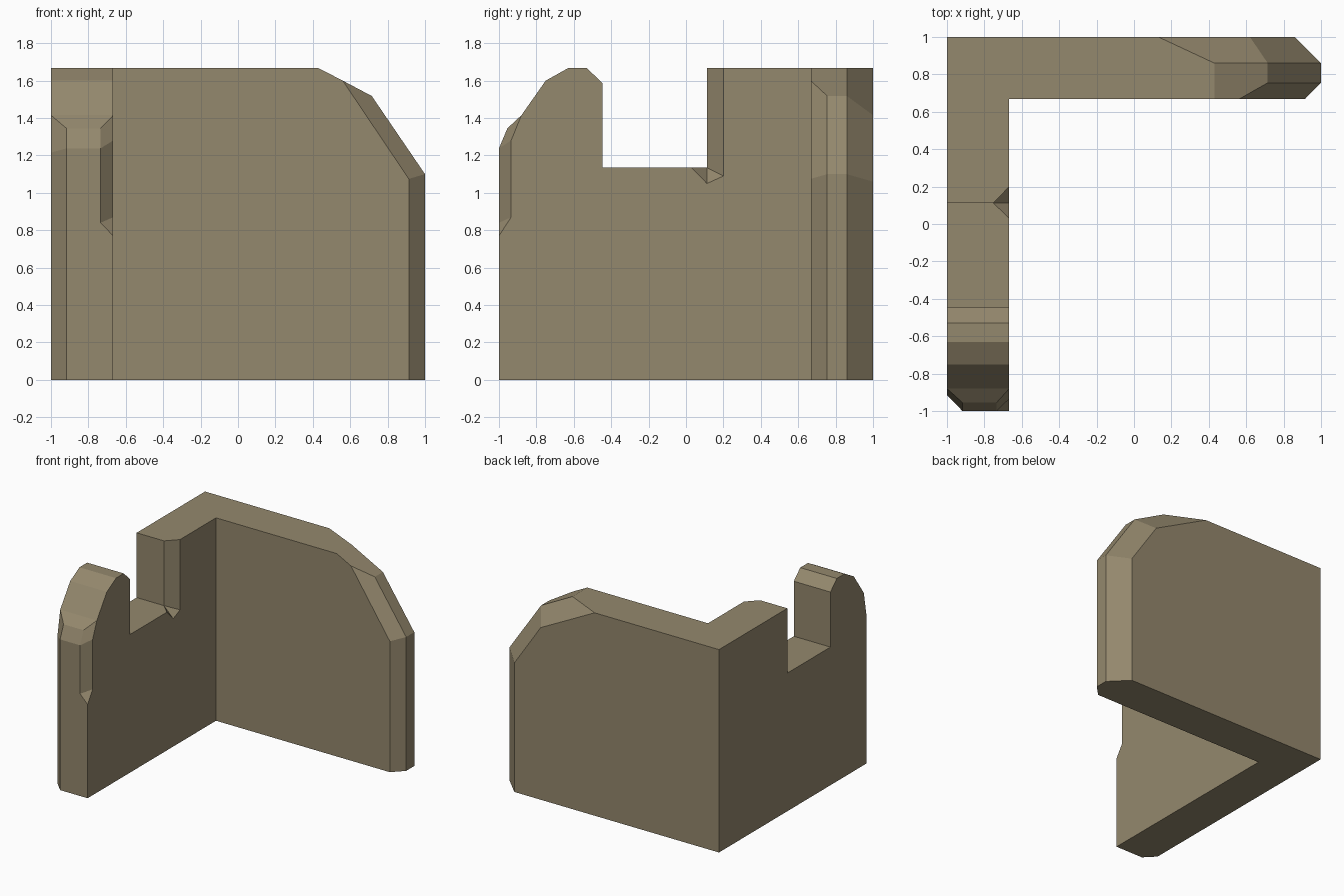
import bpy, bmesh, math

if "Cube" in bpy.data.objects:
    bpy.data.objects.remove(bpy.data.objects["Cube"])

L, W, TOP, SILL = -1.0, -0.667, 1.667, 1.135   # outer face, inner face, wall top, gap floor

stone = bpy.data.materials.new("weathered_stone")
stone.diffuse_color = (0.296, 0.246, 0.153, 1)
stone.use_nodes = True
stone.node_tree.nodes["Principled BSDF"].inputs["Base Color"].default_value = stone.diffuse_color

bm = bmesh.new()


def face(*pts):
    """Add one polygon from 3D points (seams are welded afterwards)."""
    bm.faces.new([bm.verts.new(p) for p in pts])


def at(x, profile):
    """Place a (y, z) profile on the plane of the given x."""
    return [(x, y, z) for y, z in profile]


# Back wall: convex block with a broken, chamfered free end
pts = [(W, y, z) for y in (0.667, 1) for z in (0, TOP)]
rows = {
    0.667: [(0.43, TOP), (0.56, 1.6), (0.913, 1.075), (0.913, 0)],
    0.755: [(0.715, 1.518), (1, 1.1), (1, 0)],
    0.86: [(0.43, TOP), (0.715, 1.518), (1, 1.1), (1, 0)],
    1.0: [(0.13, TOP), (0.62, 1.415), (0.86, 1.06), (0.86, 0)],
}
pts += [(x, y, z) for y, row in rows.items() for x, z in row]
bmesh.ops.convex_hull(bm, input=[bm.verts.new(p) for p in pts])
joint = [f for f in bm.faces if all(abs(v.co.x - W) < 1e-4 for v in f.verts)]
bmesh.ops.delete(bm, geom=joint, context='FACES')

# Left wall: broken crest shared by both sides, then each side's own ends
crest = [(-0.88, 1.415), (-0.75, 1.6), (-0.63, TOP), (-0.53, TOP),
         (-0.447, 1.587), (-0.447, SILL)]
outer = at(L, [(-0.915, 0), (-0.915, 1.215)] + crest
           + [(0.112, SILL), (0.112, TOP), (1, TOP), (1, 0)])
inner = at(W, [(-1, 0), (-1, 0.77), (-0.935, 0.87), (-0.935, 1.28)] + crest
           + [(0.03, SILL), (0.112, 1.05), (0.2, 1.09), (0.2, TOP),
              (0.667, TOP), (0.667, 0)])
face(*outer)
face(*inner)
for (y0, z0), (y1, z1) in zip(crest, crest[1:]):
    face((L, y0, z0), (W, y0, z0), (W, y1, z1), (L, y1, z1))

# Chamfered front end of the left wall
a, b, c = (-0.917, -1, 0), (-0.917, -1, 1.238), (-0.917, -0.955, 1.345)
d, e, f = (-0.735, -0.955, 1.345), (-0.735, -1, 1.238), (-0.735, -1, 0.84)
face(a, inner[0], inner[1], f, e, b)
face(b, e, d, c)
face(c, d, inner[4], outer[2])
face(outer[0], a, b, outer[1])
face(outer[1], b, c, outer[2])
face(f, inner[1], inner[2])
face(f, inner[2], inner[3], e)
face(e, inner[3], inner[4], d)

# Gap floor, chipped jamb and wall top
s, t = (-0.752, 0.112, SILL), (-0.752, 0.112, TOP)
p, q, r, r_top = inner[10:14]
face(outer[7], inner[9], p, s, outer[8])
face(p, q, s)
face(q, r, s)
face(outer[8], s, t, outer[9])
face(s, r, r_top, t)
corner_top, corner_low = (W, 1, TOP), (W, 1, 0)
face(outer[9], t, r_top, inner[14], corner_top, outer[10])

# Rear and underside of the corner
face(outer[10], corner_top, corner_low, outer[11])
face(outer[0], a, inner[0], inner[15], corner_low, outer[11])

# Weld the two walls into one closed shell and merge coplanar faces
bmesh.ops.remove_doubles(bm, verts=bm.verts[:], dist=0.0005)
bmesh.ops.recalc_face_normals(bm, faces=bm.faces[:])
bmesh.ops.dissolve_limit(bm, angle_limit=math.radians(1.5),
                         verts=bm.verts[:], edges=bm.edges[:])

mesh = bpy.data.meshes.new("ruined_corner_wall")
bm.to_mesh(mesh)
bm.free()
mesh.materials.append(stone)
bpy.context.collection.objects.link(bpy.data.objects.new("ruined_corner_wall", mesh))
